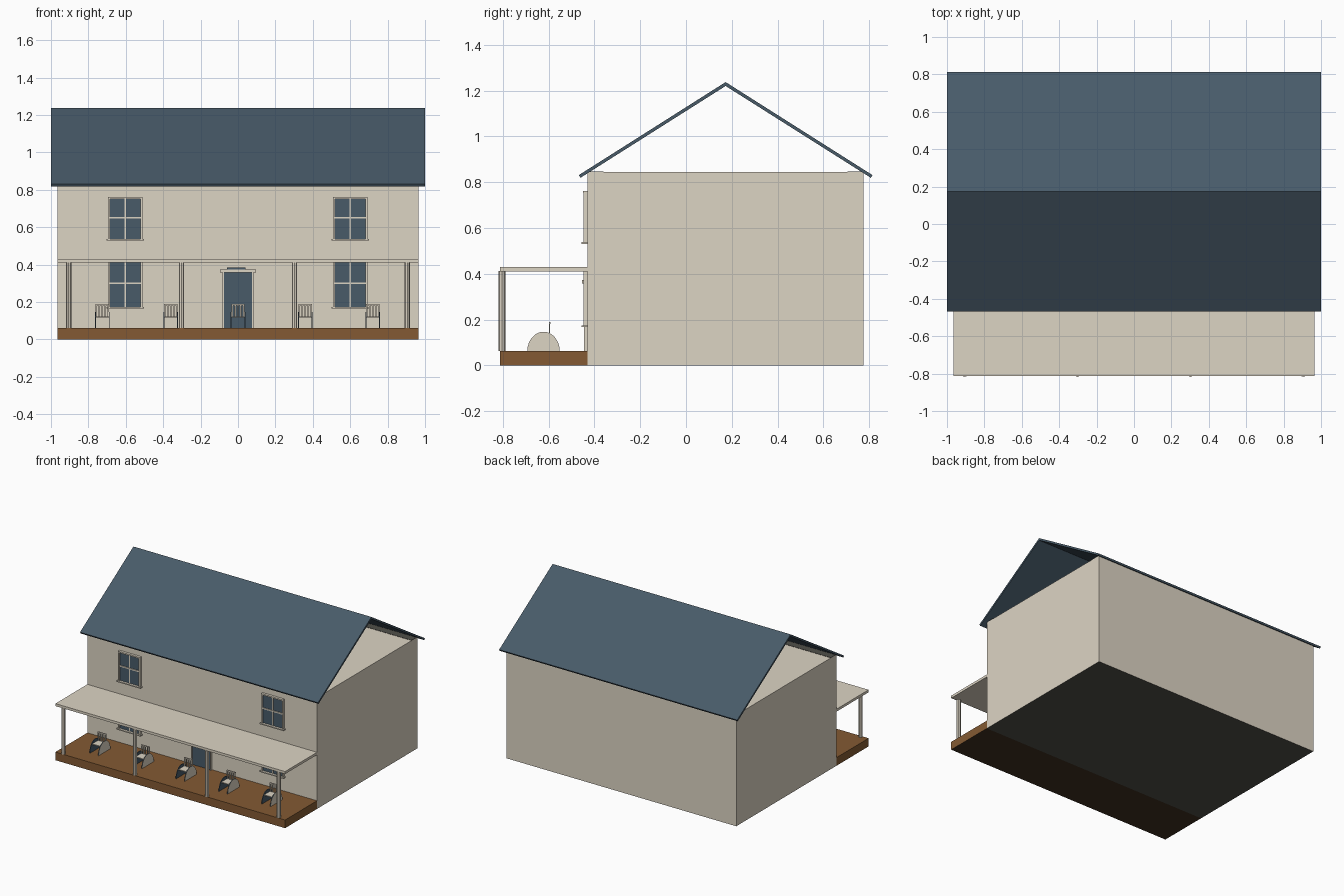
import bpy, math

cube = bpy.data.objects.get("Cube")
if cube:
    bpy.data.objects.remove(cube, do_unlink=True)


def material(name, rgb):
    m = bpy.data.materials.new(name)
    m.use_nodes = True
    m.diffuse_color = (*rgb, 1)
    m.node_tree.nodes["Principled BSDF"].inputs["Base Color"].default_value = (*rgb, 1)
    return m


BEIGE = material("warm beige", (0.72, 0.66, 0.55))
SLATE = material("slate blue", (0.065, 0.104, 0.141))
BROWN = material("wood brown", (0.23, 0.102, 0.033))
GREY = material("dark grey", (0.08, 0.078, 0.066))
DARK_BROWN = material("dark brown", (0.05, 0.03, 0.015))


def mesh(name, verts, faces, mat):
    me = bpy.data.meshes.new(name)
    me.from_pydata(verts, [], faces)
    me.materials.append(mat)
    ob = bpy.data.objects.new(name, me)
    bpy.context.collection.objects.link(ob)
    return ob


def extrude_x(name, profile, x0, x1, mat):
    """Solid from a counter-clockwise (y, z) profile, stretched along x."""
    n = len(profile)
    verts = [(x, y, z) for x in (x0, x1) for y, z in profile]
    faces = [tuple(range(n))[::-1], tuple(range(n, 2 * n))]
    faces += [(i, n + i, n + (i + 1) % n, (i + 1) % n)[::-1] for i in range(n)]
    return mesh(name, verts, faces, mat)


def box(name, x, y, z, mat):
    profile = [(y[0], z[0]), (y[1], z[0]), (y[1], z[1]), (y[0], z[1])]
    return extrude_x(name, profile, x[0], x[1], mat)


def paint(ob, mat, rule):
    """Give a second material to the faces whose centre meets the rule."""
    ob.data.materials.append(mat)
    for p in ob.data.polygons:
        if rule(p.center):
            p.material_index = 1


WALL_X, WALL_Y, BACK_Y = 0.965, -0.43, 0.775
PORCH_Y, DECK_Z, WALL_Z = -0.813, 0.062, 0.845

# House body with dark underside
walls = box("house_walls", (-WALL_X, WALL_X), (WALL_Y, BACK_Y), (0, WALL_Z), BEIGE)
paint(walls, GREY, lambda c: c.z < 0.001)

# Dark strips on the attic floor along both eaves
for y in ((WALL_Y, WALL_Y + 0.07), (BACK_Y - 0.07, BACK_Y)):
    box("attic_floor_strip", (-WALL_X, WALL_X), y, (WALL_Z, WALL_Z + 0.002), GREY)

# Open-gabled roof
ridge_y, ridge_z, eave, eave_z, thick = 0.173, 1.237, 0.641, 0.831, 0.017
roof = [(ridge_y - eave, eave_z), (ridge_y - eave + 0.007, eave_z - 0.012),
        (ridge_y, ridge_z - thick), (ridge_y + eave - 0.007, eave_z - 0.012),
        (ridge_y + eave, eave_z), (ridge_y, ridge_z)]
extrude_x("roof", roof, -1, 1, SLATE)

# Porch deck, canopy and posts
deck = box("porch_deck", (-WALL_X, WALL_X), (PORCH_Y, WALL_Y), (0, DECK_Z), BROWN)
paint(deck, DARK_BROWN, lambda c: c.z < 0.001)
box("porch_canopy", (-WALL_X, WALL_X), (PORCH_Y, WALL_Y), (0.411, 0.43), BEIGE)
for x in (-0.905, -0.302, 0.302, 0.905):
    bpy.ops.mesh.primitive_cylinder_add(vertices=8, radius=0.0145, depth=0.35,
                                        location=(x, -0.803, DECK_Z + 0.175))
    post = bpy.context.object
    post.name = "porch_post"
    post.data.materials.append(BEIGE)


def window(cx, z0, z1):
    front, mid, half = -0.448, (z0 + z1) / 2, 0.092
    inner = half - 0.004
    box("window_glass", (cx - inner, cx + inner), (-0.438, WALL_Y),
        (z0 + 0.004, z1 - 0.004), SLATE)
    for s in (-1, 1):
        e = sorted((cx + s * half, cx + s * (half - 0.01)))
        box("window_jamb", e, (front, WALL_Y), (z0, z1), BEIGE)
    box("window_head", (cx - half, cx + half), (front - 0.001, WALL_Y), (z1 - 0.01, z1), BEIGE)
    box("window_sill", (cx - 0.1, cx + 0.1), (-0.456, WALL_Y), (z0, z0 + 0.008), BEIGE)
    box("window_rail", (cx - inner, cx + inner), (-0.445, WALL_Y), (mid, mid + 0.009), BEIGE)
    box("window_bar", (cx - 0.003, cx + 0.003), (-0.442, WALL_Y), (z0, z1), BEIGE)


for cx in (-0.603, 0.6):
    window(cx, 0.53, 0.762)
    window(cx, 0.167, 0.425)

# Front door with frame, header and low crest
box("door", (-0.077, 0.077), (-0.438, WALL_Y), (DECK_Z, 0.36), SLATE)
for s in (-1, 1):
    box("door_jamb", sorted((s * 0.083, s * 0.075)), (-0.446, WALL_Y), (DECK_Z, 0.36), BEIGE)
box("door_header", (-0.096, 0.096), (-0.454, WALL_Y), (0.358, 0.374), BEIGE)
box("door_crest", (-0.06, 0.04), (-0.446, WALL_Y), (0.374, 0.386), SLATE)

# Porch chairs: arched sides, dark on the inside, with seat and slatted back
arch = [(-0.622 + 0.071 * math.cos(a), DECK_Z + 0.085 * math.sin(a))
        for a in (math.pi * i / 16 for i in range(17))]


def chair(cx):
    for s in (-1, 1):
        e = sorted((cx + s * 0.039, cx + s * 0.034))
        side = extrude_x("chair_side", arch, e[0], e[1], BEIGE)
        paint(side, SLATE, lambda c: abs(c.x - cx) < 0.038)
    box("chair_seat", (cx - 0.034, cx + 0.034), (-0.665, -0.592), (0.117, 0.123), BEIGE)
    for i in range(5):
        x = cx - 0.032 + i * 0.016
        box("chair_slat", (x - 0.004, x + 0.004), (-0.598, -0.593), (0.12, 0.185), BEIGE)
    box("chair_top_rail", (cx - 0.036, cx + 0.036), (-0.599, -0.592), (0.182, 0.19), BEIGE)


for cx in (-0.725, -0.36, 0, 0.36, 0.72):
    chair(cx)
